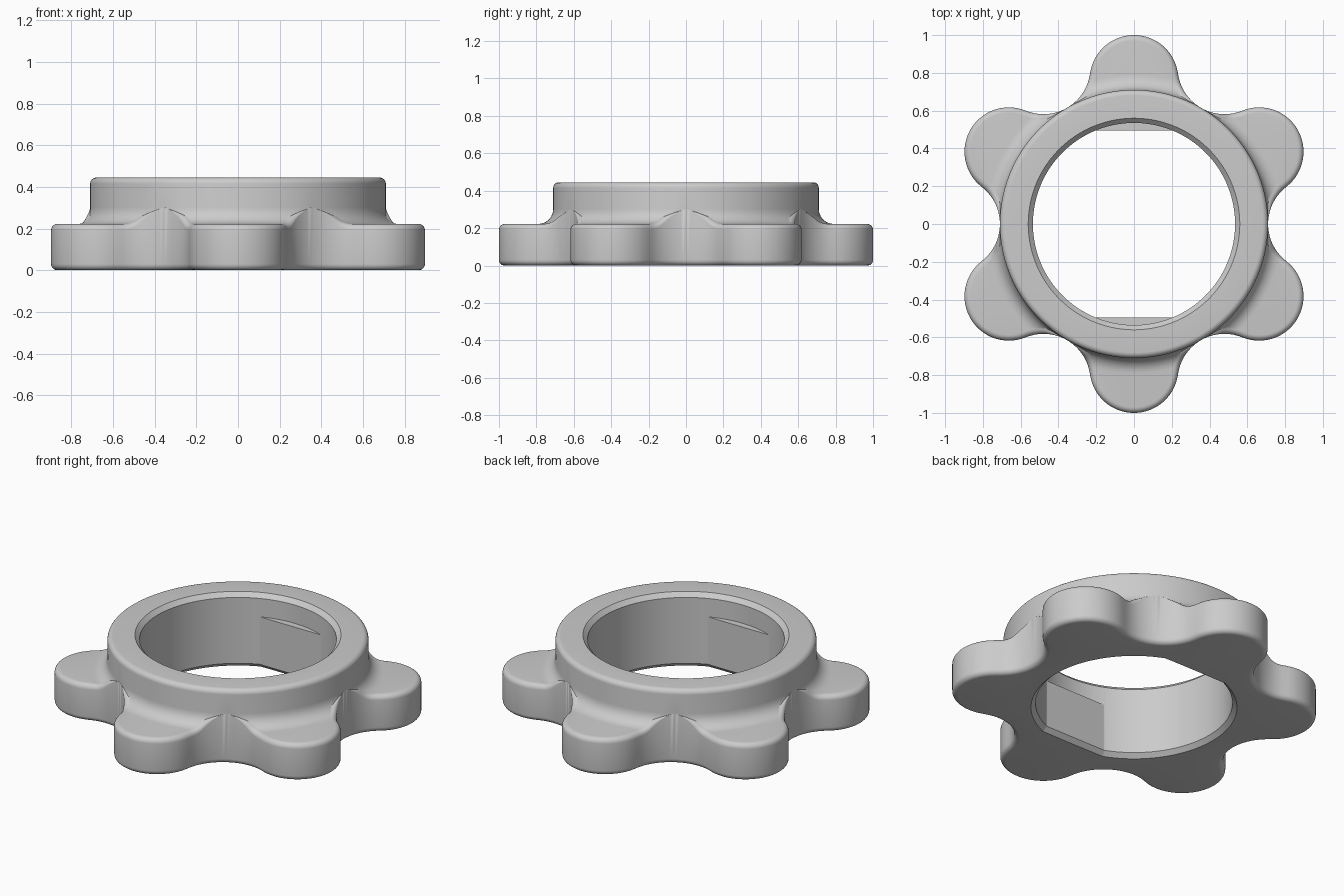
import bpy, bmesh
from math import sin, cos, sqrt, pi, asin, atan2, hypot, radians

if "Cube" in bpy.data.objects:
    bpy.data.objects.remove(bpy.data.objects["Cube"])

HUB, TOP, LOBE_TOP = 0.71, 0.445, 0.222
LOBE_D, LOBE_R = 0.765, 0.235        # lobe centre distance and radius
VALLEY_D, VALLEY_R = 0.959, 0.249    # hollow between lobes
BORE, FLAT, FLAT_TOP = 0.535, 0.495, 0.31
CHAMFER, ROUND, FILLET = 0.025, 0.03, 0.08
STEPS = 6
JOIN = radians(16.3)                 # where lobe arc meets hollow arc
SIXTH = pi / 3


def outline(a):
    """Point and outward normal of the six-lobed outline at angle a."""
    mid = pi / 6 + SIXTH * round((a - pi / 6) / SIXTH)
    off = a - mid
    if abs(off) < JOIN:
        r = LOBE_D * cos(off) + sqrt(LOBE_R**2 - (LOBE_D * sin(off))**2)
        centre, dist, rad = mid, LOBE_D, LOBE_R
    else:
        centre = SIXTH * round(a / SIXTH)
        off = a - centre
        r = VALLEY_D * cos(off) - sqrt(VALLEY_R**2 - (VALLEY_D * sin(off))**2)
        dist, rad = VALLEY_D, -VALLEY_R
    x, y = r * cos(a), r * sin(a)
    return x, y, (x - dist * cos(centre)) / rad, (y - dist * sin(centre)) / rad


def lobe_height(r):
    """Top of the lobes, sweeping up into the hub wall."""
    d = max(0, min(FILLET, HUB + FILLET - r))
    return LOBE_TOP + FILLET - sqrt(FILLET**2 - d**2)


def section(a):
    """Closed loop of points around the ring's section at angle a."""
    pts = []

    def polar(r, z, ang=a):
        pts.append((r * cos(ang), r * sin(ang), z))

    arc = [pi / 2 * i / STEPS for i in range(STEPS + 1)]
    flat = min(BORE, FLAT / max(abs(sin(a)), 0.01))
    # bore flat and lower chamfer
    polar(flat, FLAT_TOP)
    polar(flat, CHAMFER)
    polar(flat + CHAMFER, 0)
    # rounded lower edge of the lobes
    x, y, nx, ny = outline(a)
    for t in arc:
        d = ROUND * (1 - sin(t))
        pts.append((x - nx * d, y - ny * d, ROUND * (1 - cos(t))))
    # rounded upper edge, fading out in the hollows
    e = min(ROUND, max(0, (hypot(x, y) - HUB) * 0.8))
    ix, iy = x - nx * e, y - ny * e
    r_in, a_in = max(HUB, hypot(ix, iy)), atan2(iy, ix)
    h = lobe_height(r_in)
    for t in arc:
        d = e * (1 - cos(t))
        pts.append((x - nx * d, y - ny * d, h - e * (1 - sin(t))))
    # fillet into the hub
    for t in arc:
        r = min(r_in, HUB + FILLET * (1 - sin(t)))
        polar(r, lobe_height(r), a_in)
    # rounded hub rim, upper chamfer and bore
    for t in arc:
        polar(HUB - ROUND * (1 - cos(t)), TOP - ROUND * (1 - sin(t)))
    polar(BORE + CHAMFER, TOP)
    polar(BORE, TOP - CHAMFER)
    polar(BORE, FLAT_TOP)
    return pts


# one section per degree, plus the exact ends of the two flats
end = asin(FLAT / BORE)
angles = sorted([radians(i) for i in range(360)]
                + [end, pi - end, pi + end, 2 * pi - end])
bm = bmesh.new()
rings = [[bm.verts.new(p) for p in section(a)] for a in angles]
for i, ring in enumerate(rings):
    nxt = rings[(i + 1) % len(rings)]
    for j in range(len(ring)):
        k = (j + 1) % len(ring)
        bm.faces.new((ring[j], nxt[j], nxt[k], ring[k]))
bmesh.ops.remove_doubles(bm, verts=bm.verts, dist=0.0002)
bmesh.ops.dissolve_degenerate(bm, edges=bm.edges, dist=0.0001)
bmesh.ops.recalc_face_normals(bm, faces=bm.faces)
mesh = bpy.data.meshes.new("lobed_ring_knob")
bm.to_mesh(mesh)
bm.free()

knob = bpy.data.objects.new("lobed_ring_knob", mesh)
bpy.context.collection.objects.link(knob)

grey = bpy.data.materials.new("plain_grey")
grey.use_nodes = True
colour = (0.6, 0.6, 0.6, 1)
grey.diffuse_color = colour
grey.node_tree.nodes["Principled BSDF"].inputs["Base Color"].default_value = colour
mesh.materials.append(grey)

bpy.ops.object.select_all(action="DESELECT")
knob.select_set(True)
bpy.context.view_layer.objects.active = knob
bpy.ops.object.shade_smooth_by_angle(angle=radians(30))
